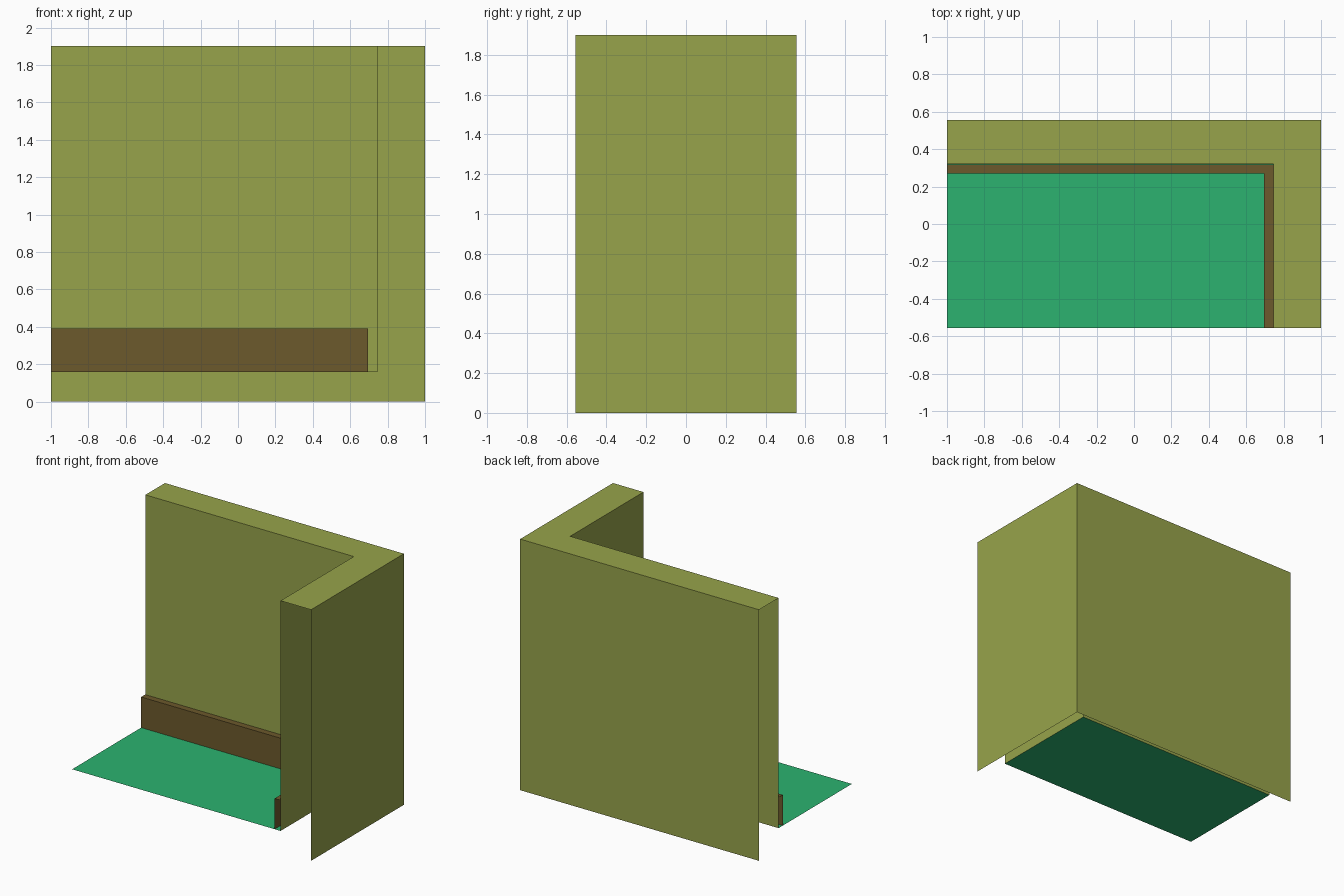
import bpy

if "Cube" in bpy.data.objects:
    bpy.data.objects.remove(bpy.data.objects["Cube"])

X0, Y0 = -1.0, -0.555      # open ends of the room corner
FLOOR_Z, TOP_Z = 0.158, 1.9


def material(name, color):
    m = bpy.data.materials.new(name)
    m.diffuse_color = (*color, 1)
    m.use_nodes = True
    m.node_tree.nodes["Principled BSDF"].inputs["Base Color"].default_value = m.diffuse_color
    return m


def add_mesh(name, verts, faces, mat):
    me = bpy.data.meshes.new(name)
    me.from_pydata(verts, [], faces)
    me.materials.append(mat)
    ob = bpy.data.objects.new(name, me)
    bpy.context.collection.objects.link(ob)
    return ob


def corner_strip(name, profile, mat):
    """Sweep an open profile of (corner x, corner y, z) along the L-shaped corner."""
    verts, faces = [], []
    for x, y, z in profile:
        verts += [(X0, y, z), (x, y, z), (x, Y0, z)]
    for i in range(len(profile) - 1):
        for j in range(2):
            a = 3 * i + j
            faces.append((a + 1, a, a + 3, a + 4))
    return add_mesh(name, verts, faces, mat)


olive = material("wall_olive", (0.31, 0.37, 0.07))
brown = material("skirting_brown", (0.15, 0.10, 0.025))
green = material("floor_green", (0.025, 0.45, 0.16))

# Hollow wall shell: outer face, top, inner face (ends and underside open)
corner_strip("corner_wall", [(1, 0.555, 0), (1, 0.555, TOP_Z),
                             (0.745, 0.321, TOP_Z), (0.745, 0.321, FLOOR_Z)], olive)

# Skirting board: top ledge and front face
corner_strip("skirting_board", [(0.745, 0.318, 0.39), (0.695, 0.27, 0.39),
                                (0.695, 0.27, FLOOR_Z)], brown)

# Floor sheet
add_mesh("floor", [(X0, Y0, FLOOR_Z), (0.745, Y0, FLOOR_Z),
                   (0.745, 0.321, FLOOR_Z), (X0, 0.321, FLOOR_Z)], [(0, 1, 2, 3)], green)
